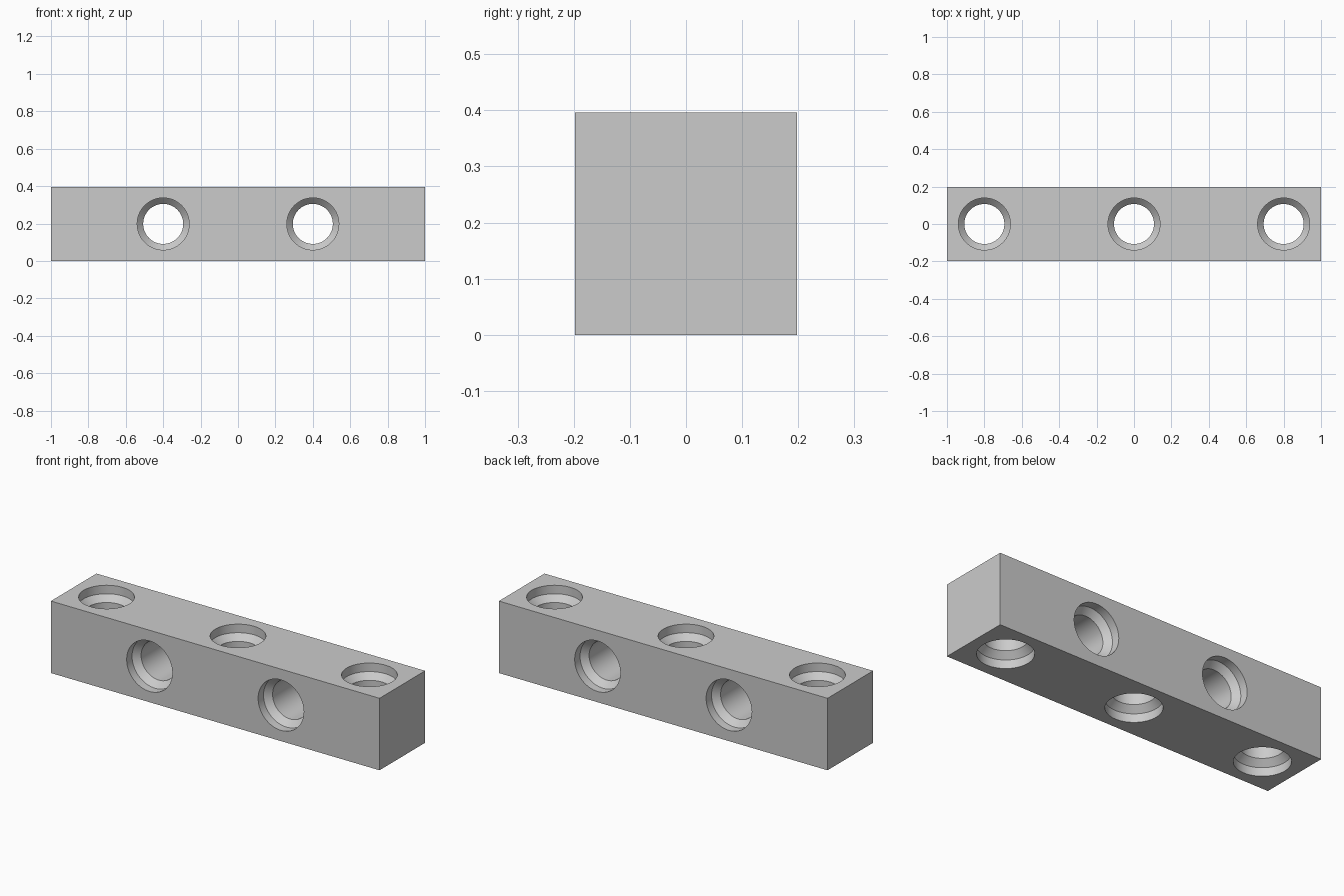
import bpy
import bmesh
import math
from mathutils import Matrix

if "Cube" in bpy.data.objects:
    bpy.data.objects.remove(bpy.data.objects["Cube"])

LENGTH, SIDE = 2.0, 0.396
MID = SIDE / 2
SEGMENTS = 64
# Half of the hole outline as (radius, distance from the hole's middle)
HALF_HOLE = [(0.107, MID - 0.08), (0.139, MID - 0.047), (0.139, MID + 0.02)]

grey = bpy.data.materials.new("light grey")
grey.use_nodes = True
colour = (0.6, 0.6, 0.6, 1)
grey.diffuse_color = colour
grey.node_tree.nodes["Principled BSDF"].inputs["Base Color"].default_value = colour


def add_object(name, bm):
    mesh = bpy.data.meshes.new(name)
    bmesh.ops.recalc_face_normals(bm, faces=bm.faces)
    bm.to_mesh(mesh)
    bm.free()
    mesh.materials.append(grey)
    obj = bpy.data.objects.new(name, mesh)
    bpy.context.collection.objects.link(obj)
    return obj


def hole_cutter(bm, x, turn):
    """Stepped spindle: recess, sloped shoulder, bore, and the same mirrored."""
    profile = [(r, -h) for r, h in reversed(HALF_HOLE)] + HALF_HOLE
    place = Matrix.Translation((x, 0, MID)) @ Matrix.Rotation(turn, 4, "X")
    rings = []
    for radius, height in profile:
        ring = bmesh.ops.create_circle(
            bm, segments=SEGMENTS, radius=radius,
            matrix=place @ Matrix.Translation((0, 0, height)))["verts"]
        rings.append(ring)
    for low, high in zip(rings, rings[1:]):
        for i in range(SEGMENTS):
            j = (i + 1) % SEGMENTS
            bm.faces.new((low[i], low[j], high[j], high[i]))
    bm.faces.new(rings[0])
    bm.faces.new(rings[-1])


# Solid bar
bm = bmesh.new()
bmesh.ops.create_cube(bm, size=1, matrix=Matrix.Translation((0, 0, MID))
                      @ Matrix.Diagonal((LENGTH, SIDE, SIDE, 1)))
beam = add_object("beam", bm)

# Upright holes at the ends and middle, crosswise holes between them
bm = bmesh.new()
for x in (-0.8, 0, 0.8):
    hole_cutter(bm, x, 0)
for x in (-0.4, 0.4):
    hole_cutter(bm, x, math.pi / 2)
cutter = add_object("hole_cutter", bm)
cutter.hide_render = True

drill = beam.modifiers.new("holes", "BOOLEAN")
drill.operation = "DIFFERENCE"
drill.solver = "EXACT"
drill.object = cutter

bpy.ops.object.select_all(action="DESELECT")
beam.select_set(True)
bpy.context.view_layer.objects.active = beam
bpy.ops.object.modifier_apply(modifier=drill.name)
bpy.data.objects.remove(cutter)
bpy.ops.object.shade_smooth_by_angle(angle=math.radians(30))
